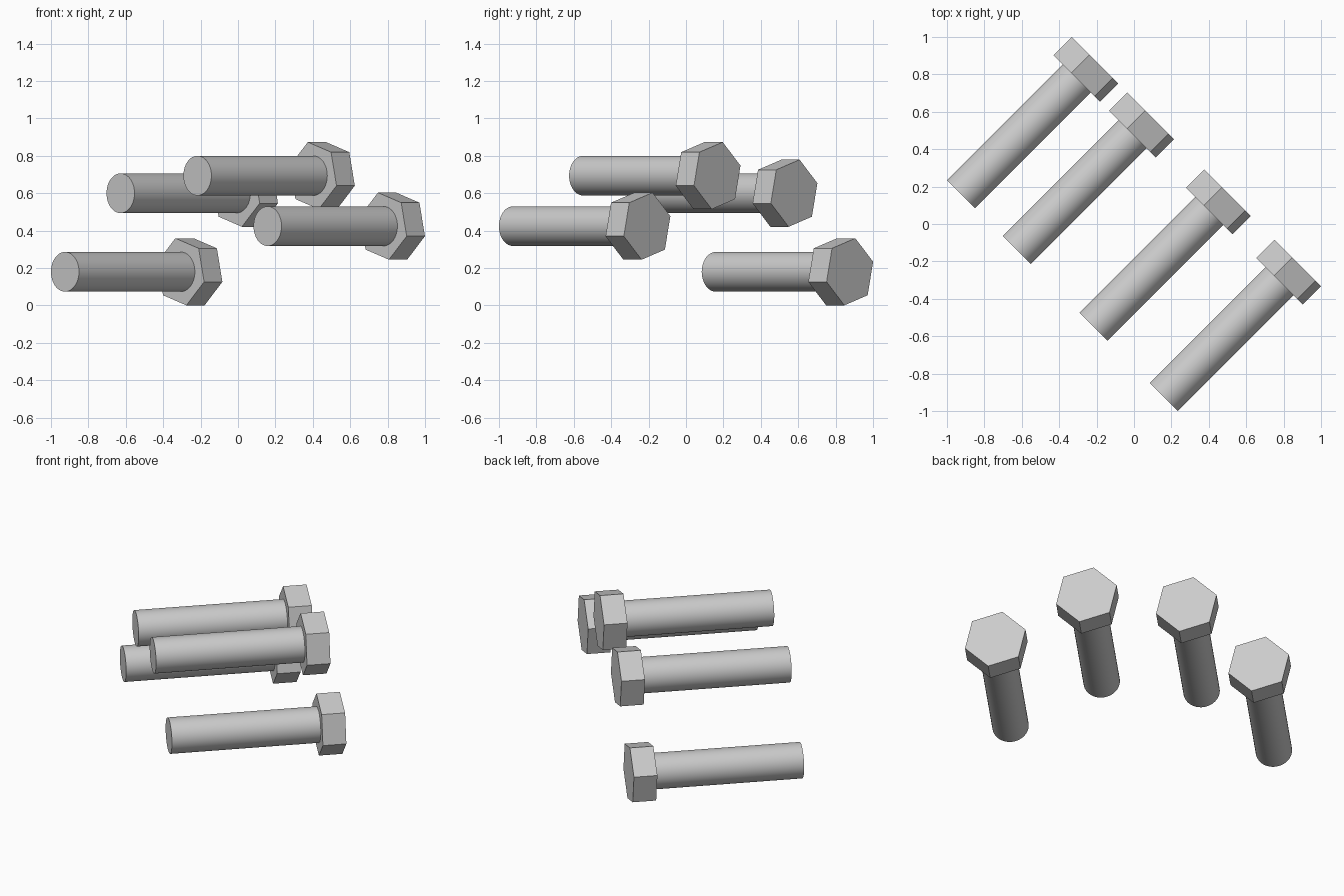
import bpy
import bmesh
from math import sin, cos, pi, radians
from mathutils import Matrix, Vector

cube = bpy.data.objects.get("Cube")
if cube:
    bpy.data.objects.remove(cube, do_unlink=True)

SHAFT_RADIUS, HEAD_RADIUS = 0.106, 0.184
HEAD_START, BOLT_LENGTH = 0.876, 1.014
HEAD_TWIST = radians(-13)

# Plain grey metal
steel = bpy.data.materials.new("grey_steel")
steel.use_nodes = True
grey = (0.6, 0.6, 0.6, 1)
steel.diffuse_color = grey
steel.node_tree.nodes["Principled BSDF"].inputs["Base Color"].default_value = grey

# Bolt frame: local x points up, local z runs from the tip to the head
axis = Vector((1, 1, 0)).normalized()
up = Vector((0, 0, 1))
frame = Matrix((up, axis.cross(up), axis)).transposed().to_4x4()


def prism(name, sides, radius, start, end, twist, tip):
    """Regular prism along the bolt axis, capped at both ends."""
    bm = bmesh.new()
    ring = []
    for i in range(sides):
        a = twist + 2 * pi * i / sides
        ring.append(bm.verts.new((radius * cos(a), radius * sin(a), start)))
    base = bm.faces.new(ring)
    grown = bmesh.ops.extrude_face_region(bm, geom=[base], use_keep_orig=True)
    moved = [g for g in grown["geom"] if isinstance(g, bmesh.types.BMVert)]
    bmesh.ops.translate(bm, verts=moved, vec=(0, 0, end - start))
    bmesh.ops.recalc_face_normals(bm, faces=bm.faces)
    mesh = bpy.data.meshes.new(name)
    bm.to_mesh(mesh)
    bm.free()
    mesh.materials.append(steel)
    obj = bpy.data.objects.new(name, mesh)
    obj.matrix_world = Matrix.Translation(tip) @ frame
    bpy.context.collection.objects.link(obj)
    return obj


# Centre of each shaft tip
tips = [(-0.925, 0.159, 0.18), (-0.628, -0.139, 0.6),
        (-0.217, -0.55, 0.694), (0.158, -0.925, 0.424)]

shafts = []
for n, tip in enumerate(tips, 1):
    # Round shaft, then hexagonal head
    shafts.append(prism(f"bolt_{n}_shaft", 48, SHAFT_RADIUS, 0, HEAD_START, 0, tip))
    prism(f"bolt_{n}_head", 6, HEAD_RADIUS, HEAD_START, BOLT_LENGTH, HEAD_TWIST, tip)

# Smooth the round sides, keep the rims sharp
bpy.ops.object.select_all(action='DESELECT')
for shaft in shafts:
    shaft.select_set(True)
bpy.context.view_layer.objects.active = shafts[0]
bpy.ops.object.shade_smooth_by_angle(angle=radians(30))
